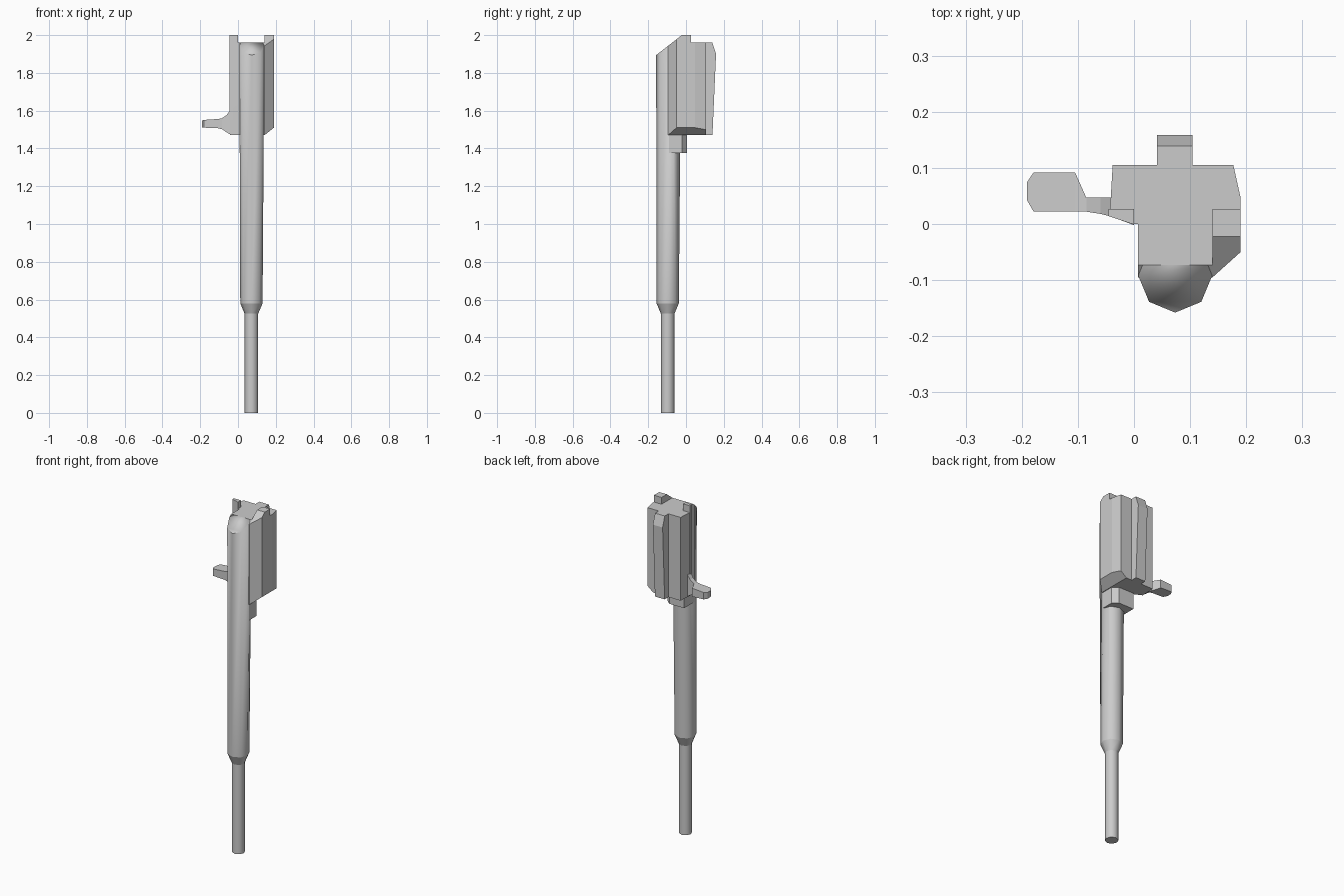
import bpy, bmesh, math
from mathutils import Vector

if "Cube" in bpy.data.objects:
    bpy.data.objects.remove(bpy.data.objects["Cube"])

# Sloping front cut shared by barrel, body and lugs; bevel under the right side
SLOPE = ((0, -0.022, 2.0), (0, -0.78, 1.0))
BEVEL = ((0.14, 0, 1.47), (0.04, 0, -0.05))


def cut(bm, plane):
    co, no = plane
    geom = bm.verts[:] + bm.edges[:] + bm.faces[:]
    res = bmesh.ops.bisect_plane(bm, geom=geom, plane_co=Vector(co),
                                 plane_no=Vector(no).normalized(), clear_outer=True)
    edges = [g for g in res["geom_cut"]
             if isinstance(g, bmesh.types.BMEdge) and g.is_boundary]
    if edges:
        bmesh.ops.holes_fill(bm, edges=edges, sides=0)


def loft(name, rings, cuts=(), smooth=False):
    """Skin closed rings of points, cap both ends, apply plane cuts."""
    bm = bmesh.new()
    rows = [[bm.verts.new(p) for p in r] for r in rings]
    n = len(rows[0])
    sides = []
    for a, b in zip(rows, rows[1:]):
        for i in range(n):
            j = (i + 1) % n
            sides.append(bm.faces.new((a[i], a[j], b[j], b[i])))
    bm.faces.new(rows[0][::-1])
    bm.faces.new(rows[-1])
    for f in sides:
        f.smooth = smooth
    for c in cuts:
        cut(bm, c)
    bmesh.ops.recalc_face_normals(bm, faces=bm.faces[:])
    if smooth:  # only the lengthwise edges stay soft
        for e in bm.edges:
            d = e.verts[0].co - e.verts[1].co
            e.smooth = abs(d.z) > 0.3 * d.length and all(f.smooth for f in e.link_faces)
    me = bpy.data.meshes.new(name)
    bm.to_mesh(me)
    bm.free()
    ob = bpy.data.objects.new(name, me)
    bpy.context.collection.objects.link(ob)
    return ob


def prism(name, outline, z0, z1, cuts=()):
    return loft(name, [[(x, y, z) for x, y in outline] for z in (z0, z1)], cuts)


def octagon(cx, cy, r, z):
    return [(cx + r * math.cos(i * math.pi / 4), cy + r * math.sin(i * math.pi / 4), z)
            for i in range(8)]


# Slim pin, collar taper and long eight-sided barrel
loft("barrel", [octagon(0.071, -0.097, 0.036, 0), octagon(0.071, -0.097, 0.036, 0.525),
                octagon(0.071, -0.097, 0.059, 0.58), octagon(0.0735, -0.092, 0.066, 1.96)],
     [SLOPE], smooth=True)

# Main block behind the barrel
prism("body", [(0.007, -0.095), (0.14, -0.095), (0.19, -0.05), (0.19, 0.047),
               (0.177, 0.105), (-0.038, 0.105), (-0.043, 0.02), (0.0, 0.0), (0.007, 0.0)],
      1.47, 1.96, [SLOPE, BEVEL])

# Raised lugs at the top
prism("right_lug", [(0.14, -0.095), (0.19, -0.05), (0.19, 0.027), (0.14, 0.027)],
      1.85, 2.0, [SLOPE])
prism("left_lug", [(-0.045, 0.014), (0.0, -0.001), (0.0, 0.027), (-0.045, 0.027)],
      1.55, 2.0)

# Rear rail, tapering downward
rail = [(0.1, 1.47), (0.14, 1.47), (0.159, 1.9), (0.139, 1.96), (0.1, 1.96)]
loft("rear_rail", [[(x, y, z) for y, z in rail] for x in (0.041, 0.104)])

# Small block under the body
prism("under_block", [(0.009, -0.09), (0.136, -0.09), (0.136, -0.022), (0.105, 0.005),
                      (0.009, 0.005)], 1.375, 1.48)

# Side handle: x, y range, z range
sections = [(0.0, -0.002, 0.047, 1.47, 1.63), (-0.043, 0.014, 0.047, 1.475, 1.6),
            (-0.06, 0.018, 0.047, 1.485, 1.577), (-0.085, 0.022, 0.047, 1.502, 1.56),
            (-0.105, 0.022, 0.092, 1.507, 1.556), (-0.179, 0.022, 0.092, 1.51, 1.551),
            (-0.191, 0.043, 0.074, 1.51, 1.547)]
loft("side_handle", [[(x, a, c), (x, b, c), (x, b, d), (x, a, d)]
                     for x, a, b, c, d in sections])
